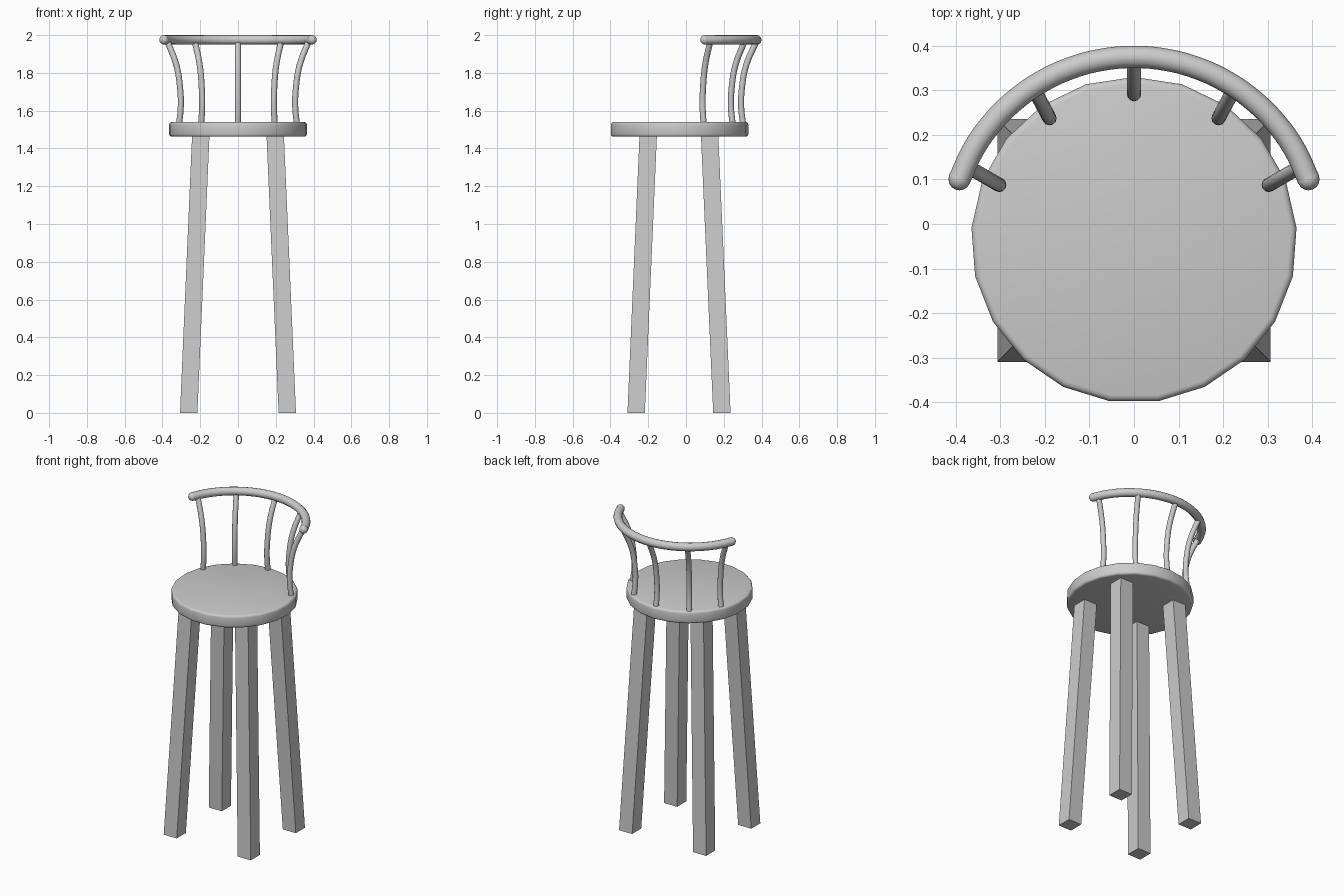
import bpy
import bmesh
from math import sin, cos, radians
from mathutils import Vector

cube = bpy.data.objects.get("Cube")
if cube:
    bpy.data.objects.remove(cube)

grey = bpy.data.materials.new("light grey")
grey.use_nodes = True
grey.diffuse_color = (0.6, 0.6, 0.6, 1)
grey.node_tree.nodes["Principled BSDF"].inputs["Base Color"].default_value = (0.6, 0.6, 0.6, 1)


def select(obj):
    bpy.ops.object.select_all(action='DESELECT')
    obj.select_set(True)
    bpy.context.view_layer.objects.active = obj


def tube(name, points, radius):
    """Round bar swept along a smooth path, as a mesh."""
    curve = bpy.data.curves.new(name, 'CURVE')
    curve.dimensions = '3D'
    curve.bevel_depth = radius
    curve.bevel_resolution = 4
    curve.use_fill_caps = True
    spline = curve.splines.new('BEZIER')
    spline.resolution_u = 5
    spline.bezier_points.add(len(points) - 1)
    for bp, p in zip(spline.bezier_points, points):
        bp.co = p
        bp.handle_left_type = bp.handle_right_type = 'AUTO'
    obj = bpy.data.objects.new(name, curve)
    bpy.context.collection.objects.link(obj)
    select(obj)
    bpy.ops.object.convert(target='MESH')
    obj = bpy.context.object
    obj.data.materials.clear()
    obj.data.materials.append(grey)
    bpy.ops.object.shade_smooth_by_angle(angle=radians(40))
    return obj


# Seat: thick disc with softened rims
bpy.ops.mesh.primitive_cylinder_add(vertices=21, radius=0.366, depth=0.078,
                                    location=(0, -0.036, 1.501))
seat = bpy.context.object
seat.name = "seat"
seat.data.materials.append(grey)
bevel = seat.modifiers.new("rim", 'BEVEL')
bevel.width = 0.014
bevel.segments = 3
bevel.limit_method = 'ANGLE'
bevel.angle_limit = radians(40)
bpy.ops.object.modifier_apply(modifier="rim")
bpy.ops.object.shade_smooth_by_angle(angle=radians(40))


# Legs: square posts splaying outwards to the floor
def leg(name, foot, top):
    bm = bmesh.new()
    bmesh.ops.create_cube(bm, size=1)
    for v in bm.verts:
        centre, z = (top, 1.47) if v.co.z > 0 else (foot, 0)
        v.co = (centre[0] + v.co.x * 0.092, centre[1] + v.co.y * 0.092, z)
    mesh = bpy.data.meshes.new(name)
    bm.to_mesh(mesh)
    bm.free()
    mesh.materials.append(grey)
    bpy.context.collection.objects.link(bpy.data.objects.new(name, mesh))


for side, s in (("left", 1), ("right", -1)):
    leg("front_leg_" + side, (s * 0.261, -0.264), (s * 0.197, -0.2))
    leg("back_leg_" + side, (s * 0.261, 0.19), (s * 0.197, 0.125))

# Back rail: horizontal arc with rounded ends
R, CY, RAIL_Z, RAIL_R = 0.417, -0.042, 1.975, 0.025
arc = [(R * sin(radians(a)), CY + R * cos(radians(a)), RAIL_Z)
       for a in range(-70, 71, 10)]
tube("back_rail", arc, RAIL_R)
for side, end in (("right", arc[0]), ("left", arc[-1])):
    bpy.ops.mesh.primitive_uv_sphere_add(segments=16, ring_count=10,
                                         radius=RAIL_R, location=end)
    bpy.context.object.name = "rail_end_" + side
    bpy.context.object.data.materials.append(grey)
    bpy.ops.object.shade_smooth()

# Spindles: (height, outward share of the bow) from seat to rail
BOW = [(1.52, 0.14), (1.62, 0), (1.72, 0.05), (1.84, 0.32), (1.97, 1)]


def spindle(name, x, y, angle):
    out = Vector((sin(radians(angle)), cos(radians(angle)), 0)) * 0.083
    tube(name, [Vector((x, y, z)) + out * k for z, k in BOW], 0.016)


spindle("spindle_middle", 0, 0.292, 0)
for side, s in (("left", 1), ("right", -1)):
    spindle("spindle_inner_" + side, s * 0.19, 0.238, s * 28)
    spindle("spindle_outer_" + side, s * 0.303, 0.088, s * 60)
